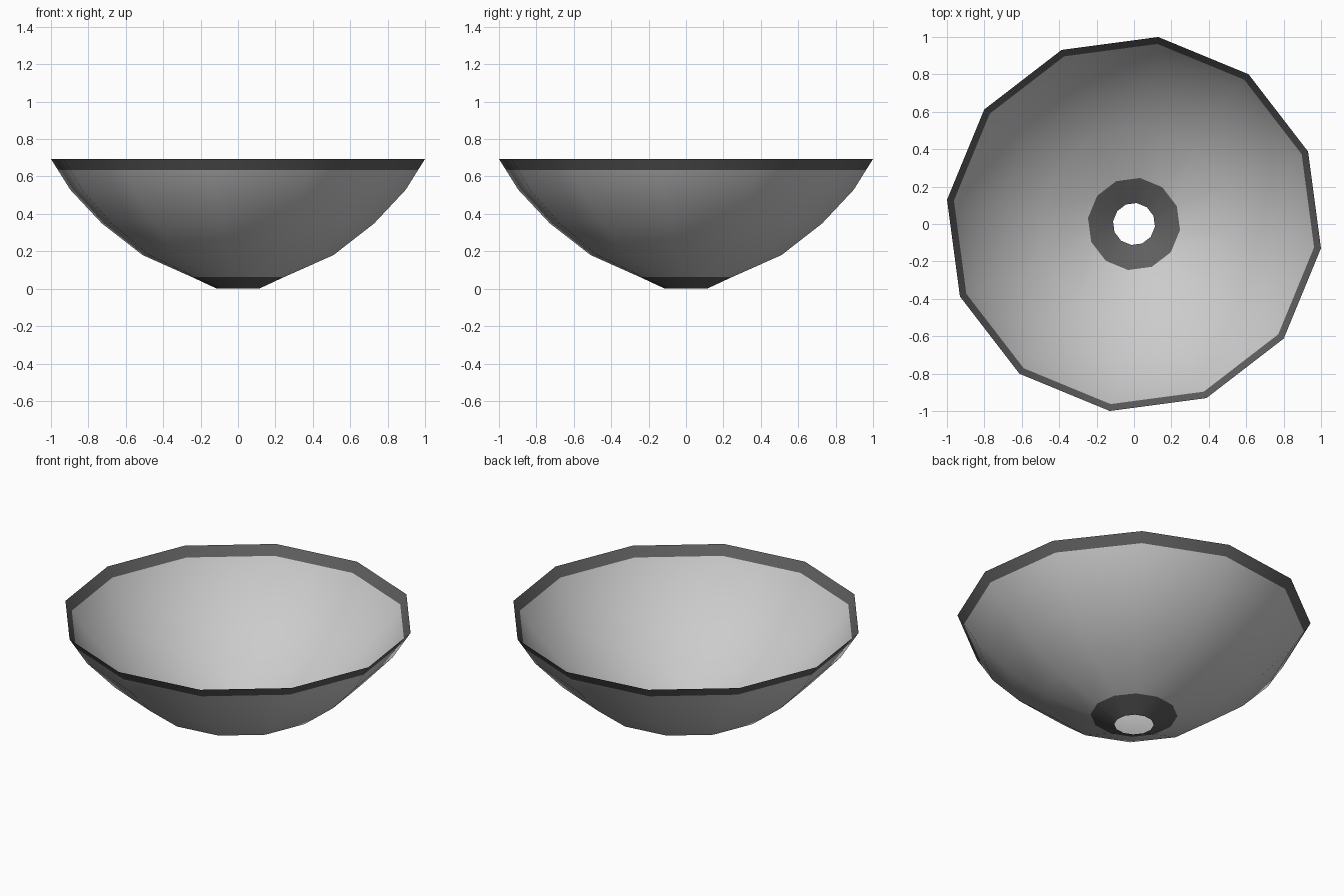
import bpy
import bmesh
from math import cos, sin, radians, tau

if "Cube" in bpy.data.objects:
    bpy.data.objects.remove(bpy.data.objects["Cube"], do_unlink=True)

SIDES = 12
TURN = radians(22.6)


def make_material(name, grey):
    mat = bpy.data.materials.new(name)
    mat.use_nodes = True
    colour = (grey, grey, grey, 1)
    mat.diffuse_color = colour
    mat.node_tree.nodes["Principled BSDF"].inputs["Base Color"].default_value = colour
    return mat


def make_shell(name, profile, mat):
    """Sweep a radius/height profile into an open faceted ring of faces."""
    bm = bmesh.new()
    rings = []
    for radius, height in profile:
        angles = [TURN + tau * i / SIDES for i in range(SIDES)]
        rings.append([bm.verts.new((radius * cos(a), radius * sin(a), height)) for a in angles])
    for low, high in zip(rings, rings[1:]):
        for i in range(SIDES):
            j = (i + 1) % SIDES
            bm.faces.new((low[i], low[j], high[j], high[i]))
    mesh = bpy.data.meshes.new(name)
    bm.to_mesh(mesh)
    bm.free()
    mesh.materials.append(mat)
    obj = bpy.data.objects.new(name, mesh)
    bpy.context.collection.objects.link(obj)
    bpy.ops.object.select_all(action="DESELECT")
    obj.select_set(True)
    bpy.context.view_layer.objects.active = obj
    bpy.ops.object.shade_smooth_by_angle(angle=radians(40))
    return obj


light_grey = make_material("light grey", 0.6)
dark_grey = make_material("dark grey", 0.115)

# Open collar around the central hole
make_shell("base_collar", [(0.113, 0.0), (0.248, 0.062)], dark_grey)

# Curved reflecting bowl
make_shell("dish_bowl", [(0.248, 0.062), (0.515, 0.18), (0.735, 0.35),
                         (0.905, 0.53), (0.971, 0.635)], light_grey)

# Dark band along the lip
make_shell("rim_band", [(0.971, 0.635), (1.008, 0.693)], dark_grey)
